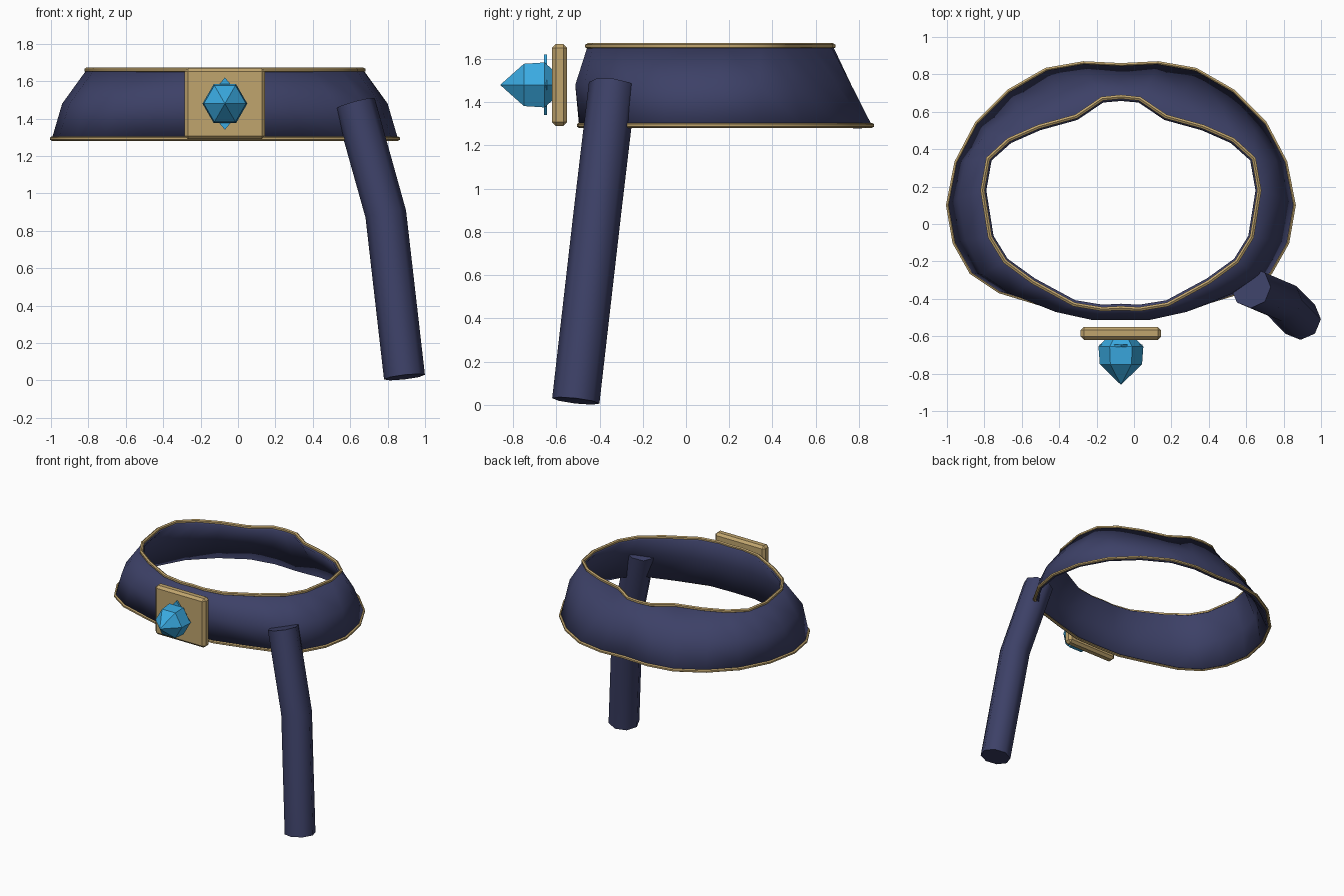
import bpy, bmesh, math
from mathutils import Vector

if "Cube" in bpy.data.objects:
    bpy.data.objects.remove(bpy.data.objects["Cube"])

CX = -0.07  # symmetry line of the collar


def material(name, rgb):
    m = bpy.data.materials.new(name)
    m.diffuse_color = (*rgb, 1)
    m.use_nodes = True
    m.node_tree.nodes["Principled BSDF"].inputs["Base Color"].default_value = m.diffuse_color
    return m


navy = material("navy cloth", (0.046, 0.052, 0.135))
gold = material("gold", (0.53, 0.375, 0.155))
blue = material("blue crystal", (0.042, 0.40, 0.75))


def finish(bm, name, mat, smooth=None):
    bmesh.ops.recalc_face_normals(bm, faces=bm.faces)
    me = bpy.data.meshes.new(name)
    bm.to_mesh(me)
    bm.free()
    me.materials.append(mat)
    ob = bpy.data.objects.new(name, me)
    bpy.context.collection.objects.link(ob)
    if smooth:
        bpy.ops.object.select_all(action='DESELECT')
        ob.select_set(True)
        bpy.context.view_layer.objects.active = ob
        bpy.ops.object.shade_smooth_by_angle(angle=math.radians(smooth))
    return ob


def bridge(bm, a, b):
    n = len(a)
    for i in range(n):
        bm.faces.new((a[i], a[(i + 1) % n], b[(i + 1) % n], b[i]))


def sweep(name, path, r, sides, mat, up, closed=False, smooth=50):
    """Tube of constant radius along a path."""
    bm = bmesh.new()
    n, rings = len(path), []
    for i, p in enumerate(path):
        a = path[i - 1] if closed or i > 0 else p
        b = path[(i + 1) % n] if closed or i < n - 1 else p
        t = (b - a).normalized()
        u = (up - t * up.dot(t)).normalized()
        v = t.cross(u)
        rings.append([bm.verts.new(p + r * (u * math.cos(k) + v * math.sin(k)))
                      for k in (2 * math.pi * j / sides for j in range(sides))])
    for i in range(n if closed else n - 1):
        bridge(bm, rings[i], rings[(i + 1) % n])
    if not closed:
        bm.faces.new(rings[0])
        bm.faces.new(rings[-1])
    return finish(bm, name, mat, smooth)


def mirrored(half, z):
    """Closed ring from a right-hand half outline running back to front."""
    pts = half + [(-x, y) for x, y in half[-2:0:-1]]
    return [Vector((CX + x, y, z)) for x, y in pts]


# Collar outlines, back to front
bottom = [(0, 0.85), (0.2, 0.86), (0.4, 0.825), (0.6, 0.71), (0.77, 0.54),
          (0.88, 0.33), (0.925, 0.1), (0.89, -0.1), (0.8, -0.26),
          (0.65, -0.36), (0.42, -0.43), (0.2, -0.49), (0, -0.495)]
top = [(0, 0.68), (0.1, 0.67), (0.24, 0.575), (0.44, 0.52), (0.6, 0.45),
       (0.71, 0.35), (0.74, 0.18), (0.70, -0.07), (0.62, -0.2),
       (0.47, -0.31), (0.25, -0.43), (0.1, -0.455), (0, -0.45)]
middle = []
for (ax, ay), (bx, by) in zip(bottom, top):
    y = (ay + by) / 2
    middle.append(((ax + bx) / 2 * 1.045, y - 0.04 if y < -0.2 else y))

rings = [mirrored(bottom, 1.293), mirrored(middle, 1.48), mirrored(top, 1.66)]

# Collar band
bm = bmesh.new()
loops = [[bm.verts.new(p) for p in ring] for ring in rings]
bridge(bm, loops[0], loops[1])
bridge(bm, loops[1], loops[2])
band = finish(bm, "collar_band", navy, 50)
outward = band.data.polygons[0].normal.y > 0
sol = band.modifiers.new("thickness", 'SOLIDIFY')
sol.thickness = 0.025
sol.offset = -1 if outward else 1

# Gold trims on both rims
Z = Vector((0, 0, 1))
sweep("bottom_trim", rings[0], 0.012, 6, gold, Z, closed=True)
sweep("top_trim", rings[2], 0.013, 6, gold, Z, closed=True)

# Hanging strap tube
sweep("hanging_strap", [Vector((0.89, -0.51, 0.018)), Vector((0.79, -0.41, 0.89)),
                        Vector((0.625, -0.34, 1.48))], 0.11, 8, navy, Vector((1, 0, 0)))

# Square gold brooch plate with chamfered edges
bm = bmesh.new()
bmesh.ops.create_cube(bm, size=1)
for v in bm.verts:
    v.co = Vector((CX + v.co.x * 0.43, -0.585 + v.co.y * 0.07, 1.48 + v.co.z * 0.38))
bmesh.ops.bevel(bm, geom=bm.edges[:], offset=0.018, segments=1, affect='EDGES')
finish(bm, "brooch_plate", gold)

# Six-sided pointed crystal
bm = bmesh.new()
rows = [[bm.verts.new((CX + r * math.cos(k * math.pi / 3), y, 1.48 + r * math.sin(k * math.pi / 3)))
         for k in range(6)] for y, r in ((-0.61, 0.075), (-0.655, 0.12), (-0.75, 0.113))]
bridge(bm, rows[0], rows[1])
bridge(bm, rows[1], rows[2])
bm.faces.new(rows[0])
tip = bm.verts.new((CX, -0.86, 1.48))
for k in range(6):
    bm.faces.new((rows[2][k], rows[2][(k + 1) % 6], tip))
finish(bm, "crystal", blue)

# Thin diamond setting behind the crystal
bm = bmesh.new()
sides = [[bm.verts.new((CX + x, y, 1.48 + z)) for x, z in ((0.115, 0), (0, 0.14), (-0.115, 0), (0, -0.14))]
         for y in (-0.657, -0.643)]
bridge(bm, sides[0], sides[1])
for s in sides:
    bm.faces.new(s)
finish(bm, "crystal_setting", blue)
